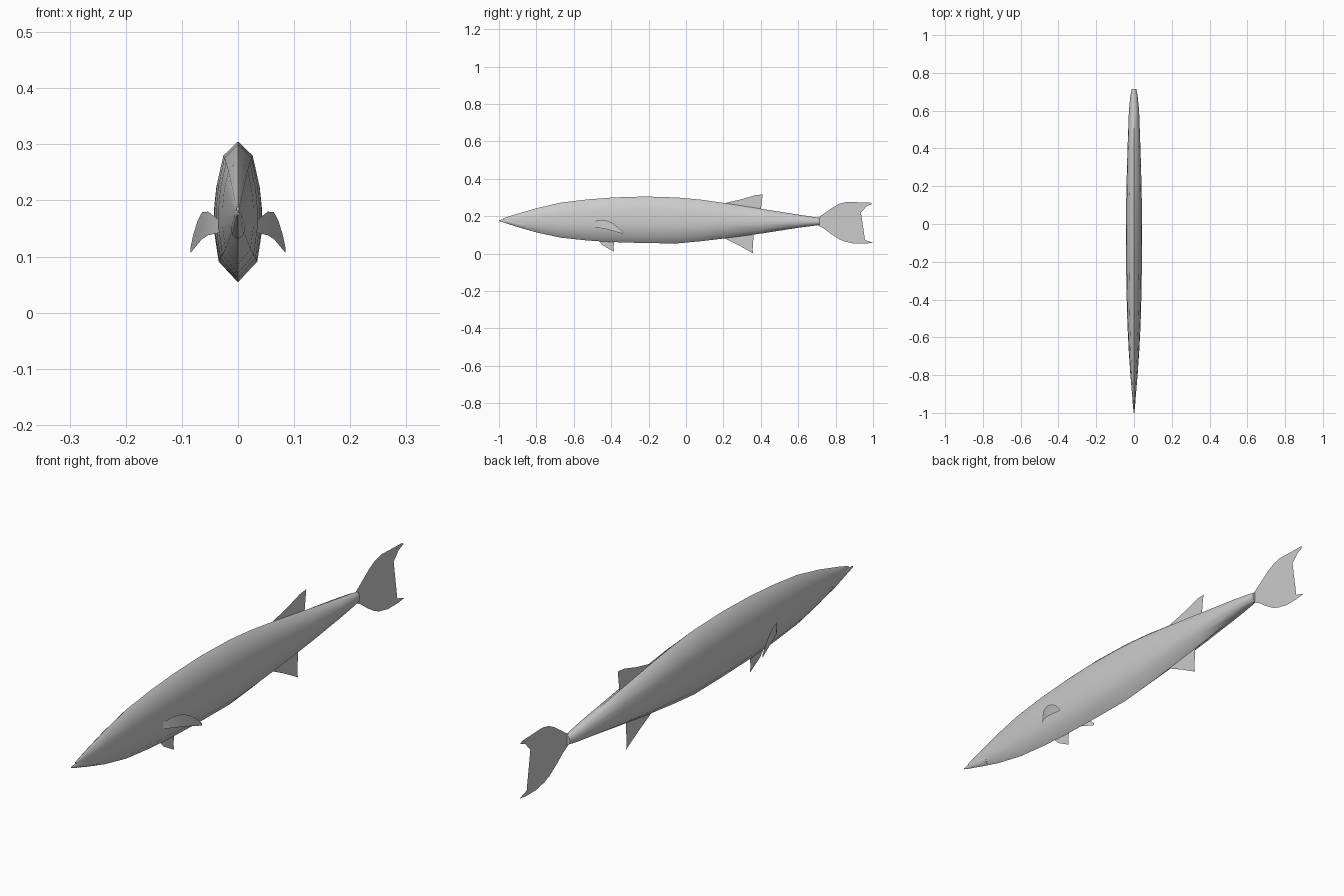
import bpy, bmesh

if "Cube" in bpy.data.objects:
    bpy.data.objects.remove(bpy.data.objects["Cube"])


def make_object(name, bm, angle=0.9):
    bmesh.ops.recalc_face_normals(bm, faces=bm.faces[:])
    mesh = bpy.data.meshes.new(name)
    bm.to_mesh(mesh)
    bm.free()
    ob = bpy.data.objects.new(name, mesh)
    bpy.context.collection.objects.link(ob)
    bpy.ops.object.select_all(action='DESELECT')
    ob.select_set(True)
    bpy.context.view_layer.objects.active = ob
    bpy.ops.object.shade_smooth_by_angle(angle=angle)
    return ob


def loft(name, stations, half):
    """Loft a mirrored half section through (y, top, bottom, half width)."""
    section = half + [(-x, t) for x, t in half[-2:0:-1]]
    bm = bmesh.new()
    rings = [[bm.verts.new((x * w, y, b + t * (a - b))) for x, t in section]
             for y, a, b, w in stations]
    n = len(section)
    for r, s in zip(rings, rings[1:]):
        for i in range(n):
            bm.faces.new((r[i], r[(i + 1) % n], s[(i + 1) % n], s[i]))
    bm.faces.new(rings[0])
    bm.faces.new(rings[-1])
    return make_object(name, bm)


def flat_fin(name, outline):
    """Thin upright fin on the centre plane from a (y, z) outline."""
    bm = bmesh.new()
    bm.faces.new([bm.verts.new((0, y, z)) for y, z in outline])
    bmesh.ops.triangulate(bm, faces=bm.faces[:])
    return make_object(name, bm)


# Body: narrow section with a ridged back and keeled belly
SECTION = [(0, 1), (.62, .9), (.9, .69), (1, .52), (1, .38), (.8, .15), (0, 0)]
loft("body", [
    (-.975, .189, .174, .003), (-.92, .207, .148, .009),
    (-.80, .242, .113, .019), (-.67, .272, .085, .028),
    (-.53, .289, .070, .035), (-.385, .300, .061, .039),
    (-.22, .305, .056, .042), (-.05, .300, .054, .043),
    (.08, .288, .066, .042), (.20, .271, .080, .040),
    (.41, .238, .108, .034), (.60, .208, .138, .027),
    (.68, .196, .148, .019), (.715, .190, .153, .012)], SECTION)

# Lower jaw juts slightly past the snout
loft("lower_jaw", [(-1.0, .179, .174, .002), (-.95, .187, .158, .007),
                   (-.86, .190, .130, .013)], SECTION)

# Centre-plane fins
flat_fin("dorsal_fin", [(.20, .268), (.30, .291), (.37, .312), (.41, .316),
                        (.40, .285), (.39, .265), (.40, .236), (.30, .25)])
flat_fin("anal_fin", [(.20, .085), (.28, .045), (.355, .003), (.36, 0),
                      (.352, .045), (.353, .075), (.362, .105), (.28, .10)])
flat_fin("pelvic_fin", [(-.47, .070), (-.445, .044), (-.385, .010),
                        (-.387, .035), (-.384, .064)])
flat_fin("tail_fin", [
    (.705, .190), (.75, .222), (.79, .250), (.825, .268), (.86, .276),
    (.985, .272), (.995, .265), (.965, .252), (.935, .220), (.88, .190),
    (.835, .167), (.87, .135), (.915, .095), (.955, .073), (1.0, .058),
    (.96, .053), (.90, .053), (.85, .064), (.82, .076), (.775, .105),
    (.74, .132), (.705, .151)])

# Pectoral fins: curved strips of (x, y, upper z, lower z), mirrored
PECTORAL = [(.035, -.50, .166, .142), (.053, -.468, .180, .138),
            (.064, -.43, .179, .131), (.072, -.395, .164, .122),
            (.080, -.36, .138, .112), (.085, -.337, .114, .106)]
for side, sign in (("right", 1), ("left", -1)):
    bm = bmesh.new()
    cols = [(bm.verts.new((sign * x, y, hi)), bm.verts.new((sign * x, y, lo)))
            for x, y, hi, lo in PECTORAL]
    for (a, b), (c, d) in zip(cols, cols[1:]):
        bm.faces.new((a, b, d, c))
    make_object("pectoral_fin_" + side, bm)
